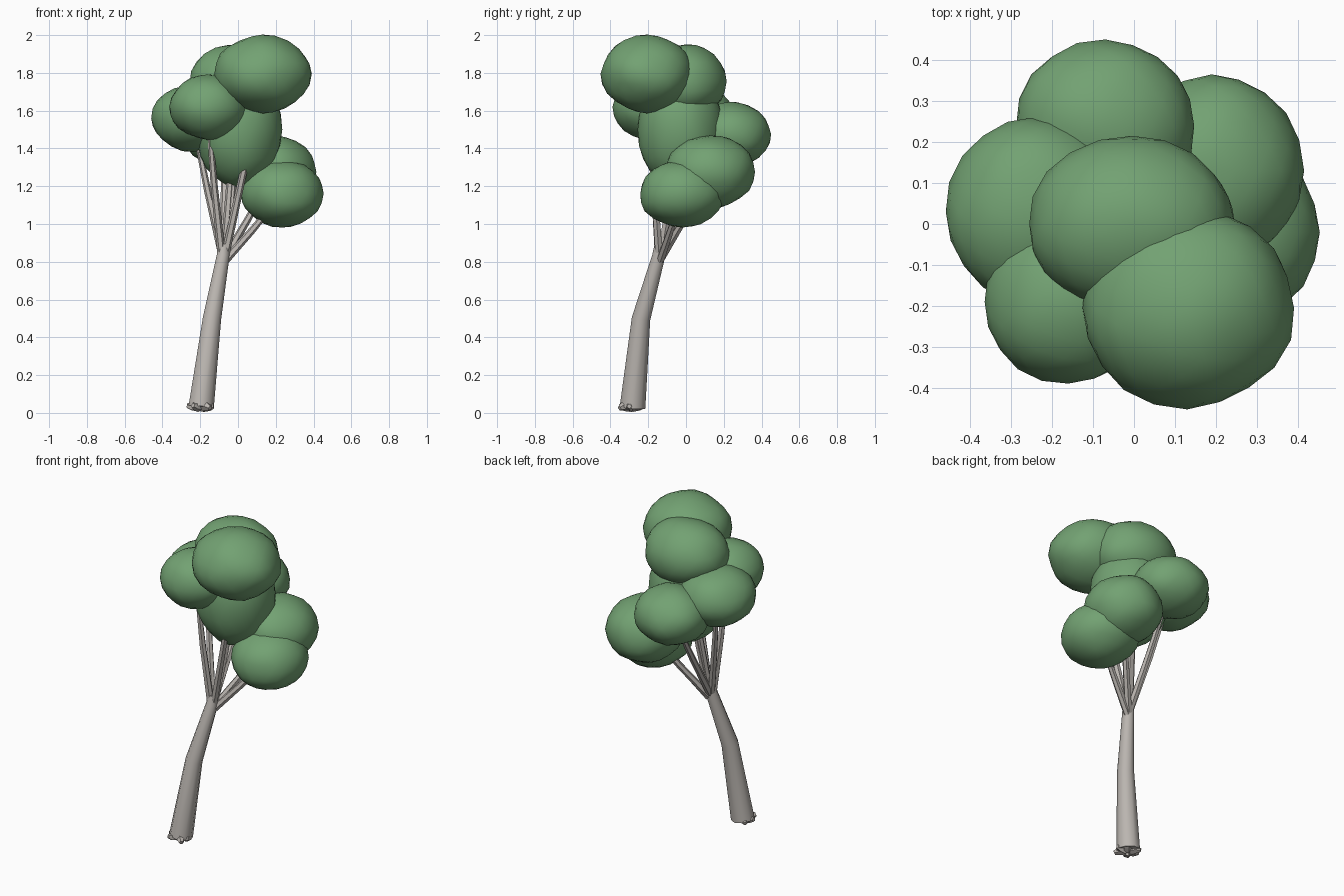
import bpy, bmesh, math, random
from mathutils import Vector, noise

if "Cube" in bpy.data.objects:
    bpy.data.objects.remove(bpy.data.objects["Cube"])

random.seed(4)


def material(name, rgb):
    m = bpy.data.materials.new(name)
    m.diffuse_color = (*rgb, 1)
    m.use_nodes = True
    m.node_tree.nodes["Principled BSDF"].inputs["Base Color"].default_value = m.diffuse_color
    return m


LEAF = material("leaf green", (0.17, 0.36, 0.17))
BARK = material("pale grey bark", (0.50, 0.47, 0.44))


def finish(name, bm, mat, angle):
    bmesh.ops.recalc_face_normals(bm, faces=bm.faces)
    me = bpy.data.meshes.new(name)
    bm.to_mesh(me)
    bm.free()
    me.materials.append(mat)
    ob = bpy.data.objects.new(name, me)
    bpy.context.collection.objects.link(ob)
    bpy.ops.object.select_all(action='DESELECT')
    ob.select_set(True)
    bpy.context.view_layer.objects.active = ob
    bpy.ops.object.shade_smooth_by_angle(angle=math.radians(angle))
    return ob


def tube(name, path, sides, angle=50):
    """Tapered tube through (centre, radius) stations, capped at both ends."""
    bm = bmesh.new()
    rings = []
    for i, (c, r) in enumerate(path):
        a = Vector(path[max(i - 1, 0)][0])
        b = Vector(path[min(i + 1, len(path) - 1)][0])
        q = Vector((0, 0, 1)).rotation_difference(b - a)
        rings.append([bm.verts.new(Vector(c) + q @ Vector((
            r * math.cos(k * math.tau / sides), r * math.sin(k * math.tau / sides), 0)))
            for k in range(sides)])
    for lo, hi in zip(rings, rings[1:]):
        for k in range(sides):
            n = (k + 1) % sides
            bm.faces.new((lo[k], lo[n], hi[n], hi[k]))
    bm.faces.new(rings[0])
    bm.faces.new(rings[-1])
    return finish(name, bm, BARK, angle)


def leaf_clump(name, centre, radii, seed):
    """Slightly lumpy ellipsoid."""
    bm = bmesh.new()
    bmesh.ops.create_icosphere(bm, subdivisions=3, radius=1)
    offset = Vector((seed * 7.3, seed * 3.1, seed * 5.7))
    for v in bm.verts:
        d = v.co.normalized()
        s = 1 + 0.05 * noise.noise(d * 1.6 + offset)
        v.co = Vector(centre) + Vector([d[i] * radii[i] * s for i in range(3)])
    return finish(name, bm, LEAF, 60)


# Foliage: centre, radii, height on the trunk where its branch starts
clumps = {
    "top_front_leaves": ((0.13, -0.205, 1.795), (0.26, 0.245, 0.205), 0.85),
    "top_back_leaves": ((-0.005, 0.0, 1.755), (0.255, 0.215, 0.197), 0.86),
    "middle_leaves": ((0.005, -0.03, 1.50), (0.228, 0.23, 0.31), 0.85),
    "left_leaves": ((-0.24, 0.03, 1.56), (0.22, 0.23, 0.177), 0.85),
    "front_left_leaves": ((-0.16, -0.19, 1.62), (0.205, 0.198, 0.172), 0.85),
    "back_leaves": ((-0.07, 0.24, 1.475), (0.22, 0.21, 0.17), 0.84),
    "back_right_leaves": ((0.19, 0.13, 1.275), (0.22, 0.235, 0.195), 0.82),
    "low_right_leaves": ((0.235, -0.02, 1.16), (0.22, 0.225, 0.18), 0.81),
}

# Trunk with one bend
tube("trunk", [((-0.197, -0.283, 0.03), 0.069),
               ((-0.139, -0.238, 0.50), 0.050),
               ((-0.080, -0.145, 0.83), 0.035),
               ((-0.074, -0.137, 0.89), 0.030)], 9)

# Branches fan out from the trunk top into each clump
for i, (name, (c, r, z)) in enumerate(clumps.items()):
    leaf_clump(name, c, r, i + 1)
    start = Vector((-0.077, -0.14, z))
    way = Vector(c) - start
    side = Vector((way.x, way.y, 0)).normalized() * 0.013
    tube(name.replace("leaves", "branch"),
         [(start + side, 0.022), (start + side + way * 0.45, 0.019), (Vector(c), 0.012)], 6)

# Stubby roots around the foot
for k in range(6):
    a = k * math.tau / 6 + random.uniform(-0.2, 0.2)
    d = Vector((math.cos(a), math.sin(a), 0))
    foot = Vector((-0.197, -0.293, 0.045))
    z = Vector((0, 0, 1))
    tube("root_%d" % (k + 1),
         [(foot + d * 0.01 - z * 0.015, 0.026),
          (foot + d * 0.05 - z * 0.010, 0.024),
          (foot + d * random.uniform(0.068, 0.078) - z * random.uniform(0.0, 0.025), 0.013)],
         5, 30)
